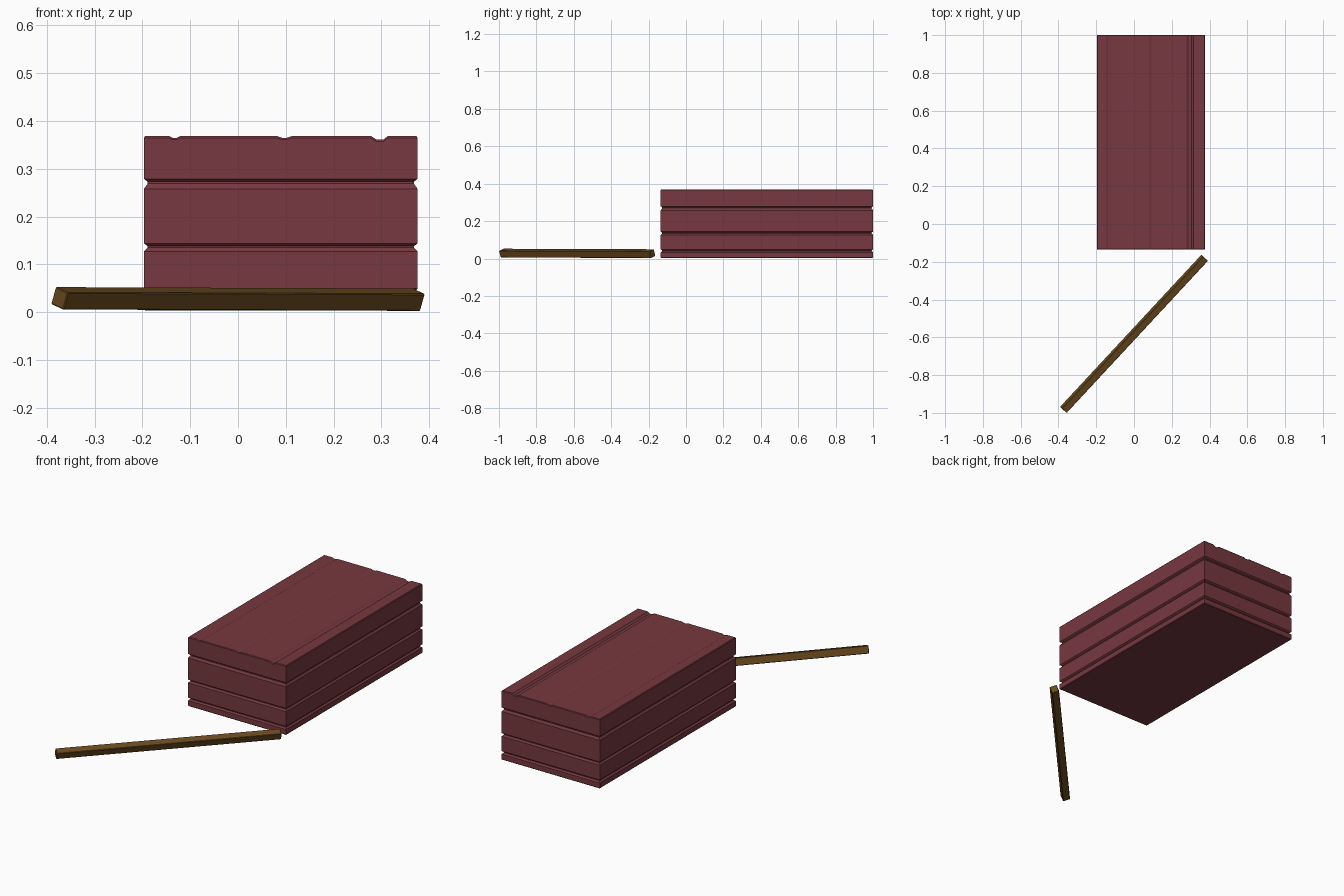
import bpy, bmesh
from mathutils import Vector

if "Cube" in bpy.data.objects:
    bpy.data.objects.remove(bpy.data.objects["Cube"])


def finish(name, bm, color, bevel):
    bmesh.ops.recalc_face_normals(bm, faces=bm.faces)
    me = bpy.data.meshes.new(name)
    bm.to_mesh(me)
    bm.free()
    ob = bpy.data.objects.new(name, me)
    bpy.context.collection.objects.link(ob)
    mat = bpy.data.materials.new(name + "_paint")
    mat.diffuse_color = (*color, 1)
    mat.use_nodes = True
    mat.node_tree.nodes["Principled BSDF"].inputs["Base Color"].default_value = mat.diffuse_color
    me.materials.append(mat)
    if bevel:
        mod = ob.modifiers.new("Soft edges", 'BEVEL')
        mod.width, mod.segments = bevel, 1
    return ob


# Brick block: stacked rings, pinched in at the horizontal grooves
X0, X1, Y0, Y1, TOP = -0.197, 0.376, -0.135, 1.0, 0.369
SIDE = [(0.003, 0.003), (0.006, 0), (0.033, 0), (0.040, 0.008), (0.043, 0.008), (0.049, 0),
        (0.127, 0), (0.135, 0.008), (0.138, 0.008), (0.144, 0),
        (0.258, 0), (0.269, 0.008), (0.273, 0.008), (0.279, 0),
        (TOP - 0.004, 0), (TOP, 0.003)]            # height, inset
# Shallow channels running front to back across the top: x, depth
CHANNELS = [(-0.145, 0), (-0.137, 0.004), (-0.128, 0.004), (-0.120, 0),
            (0.080, 0), (0.092, 0.004), (0.102, 0.004), (0.114, 0),
            (0.278, 0), (0.290, 0.008), (0.304, 0.008), (0.314, 0)]

bm = bmesh.new()
rings = []
for i, (z, inset) in enumerate(SIDE):
    last = i >= len(SIDE) - 2
    cols = [(X0 + inset, 0)] + CHANNELS + [(X1 - inset, 0)]
    front = [bm.verts.new((x, Y0 + inset, z - (d if last else 0))) for x, d in cols]
    back = [bm.verts.new((x, Y1 - inset, z - (d if last else 0))) for x, d in cols]
    rings.append(front + back[::-1])
n = len(rings[0])
for a, b in zip(rings, rings[1:]):
    for k in range(n):
        m = (k + 1) % n
        bm.faces.new((a[k], a[m], b[m], b[k]))
for ring in (rings[0], rings[-1]):
    for k in range(n // 2 - 1):
        bm.faces.new((ring[k], ring[k + 1], ring[n - 2 - k], ring[n - 1 - k]))
finish("brick_block", bm, (0.18, 0.04, 0.05), 0)

# Wooden stick: square bar lying diagonally, rolled slightly on its axis
start, end = Vector((-0.374, -0.984, 0.029)), Vector((0.374, -0.179, 0.026))
across = Vector((0.0130, -0.0120, -0.0060))
up = Vector((0.0050, -0.0045, 0.0180))
bm = bmesh.new()
ends = []
for c in (start, end):
    ends.append([bm.verts.new(c + across * s + up * t)
                 for s, t in ((-1, -1), (1, -1), (1, 1), (-1, 1))])
    bm.faces.new(ends[-1])
for k in range(4):
    m = (k + 1) % 4
    bm.faces.new((ends[0][k], ends[0][m], ends[1][m], ends[1][k]))
finish("wooden_stick", bm, (0.147, 0.072, 0.014), 0.002)
